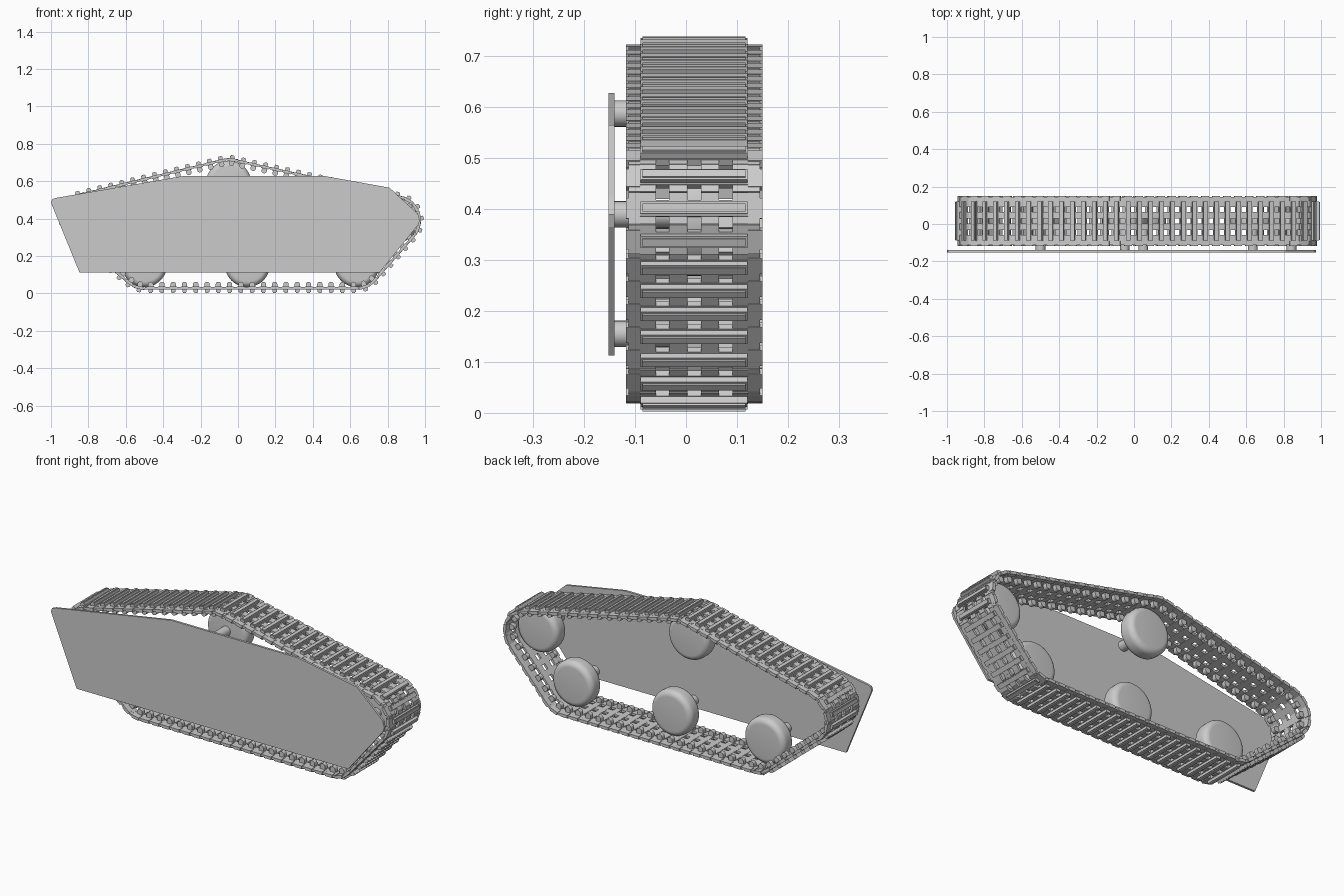
import bpy, bmesh, math
from mathutils import Matrix, Vector

cube = bpy.data.objects.get("Cube")
if cube:
    bpy.data.objects.remove(cube, do_unlink=True)

GREY = bpy.data.materials.new("plain_grey")
GREY.use_nodes = True
COLOUR = (0.6, 0.6, 0.6, 1)
GREY.diffuse_color = COLOUR
GREY.node_tree.nodes["Principled BSDF"].inputs["Base Color"].default_value = COLOUR

WHEEL_R, PATH_R, MID_Y, LINKS = 0.121, 0.128, 0.016, 72


def new_mesh(name, bm):
    bmesh.ops.recalc_face_normals(bm, faces=bm.faces)
    mesh = bpy.data.meshes.new(name)
    bm.to_mesh(mesh)
    bm.free()
    mesh.materials.append(GREY)
    return mesh


def add_object(name, mesh, matrix=None):
    ob = bpy.data.objects.new(name, mesh)
    bpy.context.collection.objects.link(ob)
    if matrix:
        ob.matrix_world = matrix
    return ob


def box(bm, x, y, z):
    """Add a box from (min, max) pairs and return its vertices."""
    size = [b - a for a, b in (x, y, z)]
    mid = [(a + b) / 2 for a, b in (x, y, z)]
    m = Matrix.Translation(mid) @ Matrix.Diagonal((*size, 1))
    return bmesh.ops.create_cube(bm, size=1, matrix=m)["verts"]


def prism(bm, outline, y0, y1):
    """Extrude an x-z outline along y."""
    face = bm.faces.new([bm.verts.new((x, y0, z)) for x, z in outline])
    out = bmesh.ops.extrude_face_region(bm, geom=[face])["geom"]
    bmesh.ops.translate(bm, vec=(0, y1 - y0, 0),
                        verts=[v for v in out if isinstance(v, bmesh.types.BMVert)])


# Side plate
outline = [(-0.848, 0.113), (0.758, 0.113), (0.962, 0.365), (0.972, 0.39),
           (0.962, 0.425), (0.81, 0.565), (0.46, 0.628), (-0.29, 0.628),
           (-0.975, 0.51), (-0.994, 0.503), (-1.0, 0.485)]
bm = bmesh.new()
prism(bm, outline, -0.152, -0.14)
add_object("side_plate", new_mesh("side_plate", bm))


# Wheels with rounded rims, each on a post
def lathe(bm, profile, steps=48):
    verts = [bm.verts.new((r, y, 0)) for r, y in profile]
    edges = [bm.edges.new(p) for p in zip(verts, verts[1:])]
    bmesh.ops.spin(bm, geom=verts + edges, cent=(0, 0, 0), axis=(0, 1, 0),
                   angle=math.tau, steps=steps)
    bmesh.ops.remove_doubles(bm, verts=bm.verts, dist=1e-5)


half, rim = 0.045, 0.03
corner = [(WHEEL_R - rim + rim * math.sin(a), half - rim + rim * math.cos(a))
          for a in (math.pi / 12 * i for i in range(7))]
profile = ([(0, MID_Y + half)] + [(r, MID_Y + h) for r, h in corner]
           + [(r, MID_Y - h) for r, h in reversed(corner)] + [(0, MID_Y - half)])
post = [(0, -0.141), (0.026, -0.141), (0.026, MID_Y - half + 0.002), (0, MID_Y - half + 0.002)]
bm = bmesh.new()
lathe(bm, profile)
wheel_mesh = new_mesh("wheel", bm)
bm = bmesh.new()
lathe(bm, post, 24)
post_mesh = new_mesh("post", bm)

wheels = {"rear_road": (-0.5, 0.155), "middle_road": (0.05, 0.155),
          "front_road": (0.635, 0.155), "front_idler": (0.842, 0.39),
          "top_return": (-0.05, 0.588)}
turned = []
for name, (x, z) in wheels.items():
    place = Matrix.Translation((x, 0, z))
    turned.append(add_object(name + "_wheel", wheel_mesh, place))
    turned.append(add_object(name + "_post", post_mesh, place))

# One track link: x runs along the track, z points outward
pitch_half = 0.031
bm = bmesh.new()
box(bm, (-0.016, 0.016), (-0.106, 0.106), (-0.007, 0.007))
for s in (-1, 1):
    for a, b in ((0.013, 0.049), (0.075, 0.106)):
        box(bm, (-pitch_half, pitch_half), sorted((s * a, s * b)), (-0.006, 0.006))
    box(bm, (-0.02, 0.02), sorted((s * 0.106, s * 0.134)), (-0.009, 0.007))
    box(bm, (-pitch_half, pitch_half), sorted((s * 0.104, s * 0.129)), (-0.006, 0.005))
    # Rounded guide tooth
    tooth = [(0.014, -0.005)] + [(0.014 * math.cos(a), -0.023 - 0.012 * math.sin(a))
             for a in (math.pi / 6 * i for i in range(7))] + [(-0.014, -0.005)]
    prism(bm, tooth, *sorted((s * 0.077, s * 0.1)))
grouser = box(bm, (-0.012, 0.012), (-0.105, 0.105), (0.006, 0.024))
edges = {e for v in grouser for e in v.link_edges if all(w.co.z > 0.02 for w in e.verts)}
bmesh.ops.bevel(bm, geom=list(edges), offset=0.004, segments=2, affect='EDGES')
link_mesh = new_mesh("track_link", bm)

# Track path: a belt around the wheels and the open rear end
stops = [Vector(c) for c in (wheels["rear_road"], wheels["front_road"],
                             wheels["front_idler"], wheels["top_return"], (-0.807, 0.405))]
count = len(stops)
angles = []
for i in range(count):
    d = stops[(i + 1) % count] - stops[i]
    angles.append(math.atan2(-d.x, d.y))
path = []
for i, c in enumerate(stops):
    turn = (angles[i] - angles[i - 1]) % math.tau
    for k in range(17):
        a = angles[i - 1] + turn * k / 16
        path.append(c + PATH_R * Vector((math.cos(a), math.sin(a))))
path.append(path[0])

# Lay the links at equal steps along the path
lengths = [(b - a).length for a, b in zip(path, path[1:])]
total = sum(lengths)


def point_at(s):
    s %= total
    for a, b, n in zip(path, path[1:], lengths):
        if s <= n:
            return a.lerp(b, s / n) if n else a
        s -= n
    return path[-1]


step = total / LINKS
for i in range(LINKS):
    s = i * step
    p = point_at(s)
    d = (point_at(s + step / 2) - point_at(s - step / 2)).normalized()
    t, n = Vector((d.x, 0, d.y)), Vector((d.y, 0, -d.x))
    m = Matrix((t, n.cross(t), n)).transposed().to_4x4()
    m.translation = (p.x, MID_Y, p.y)
    add_object(f"track_link_{i + 1}", link_mesh, m)

# Smooth the turned parts, keeping sharp edges
bpy.ops.object.select_all(action='DESELECT')
for ob in turned[:2]:
    ob.select_set(True)
    bpy.context.view_layer.objects.active = ob
bpy.ops.object.shade_smooth_by_angle(angle=math.radians(35))
